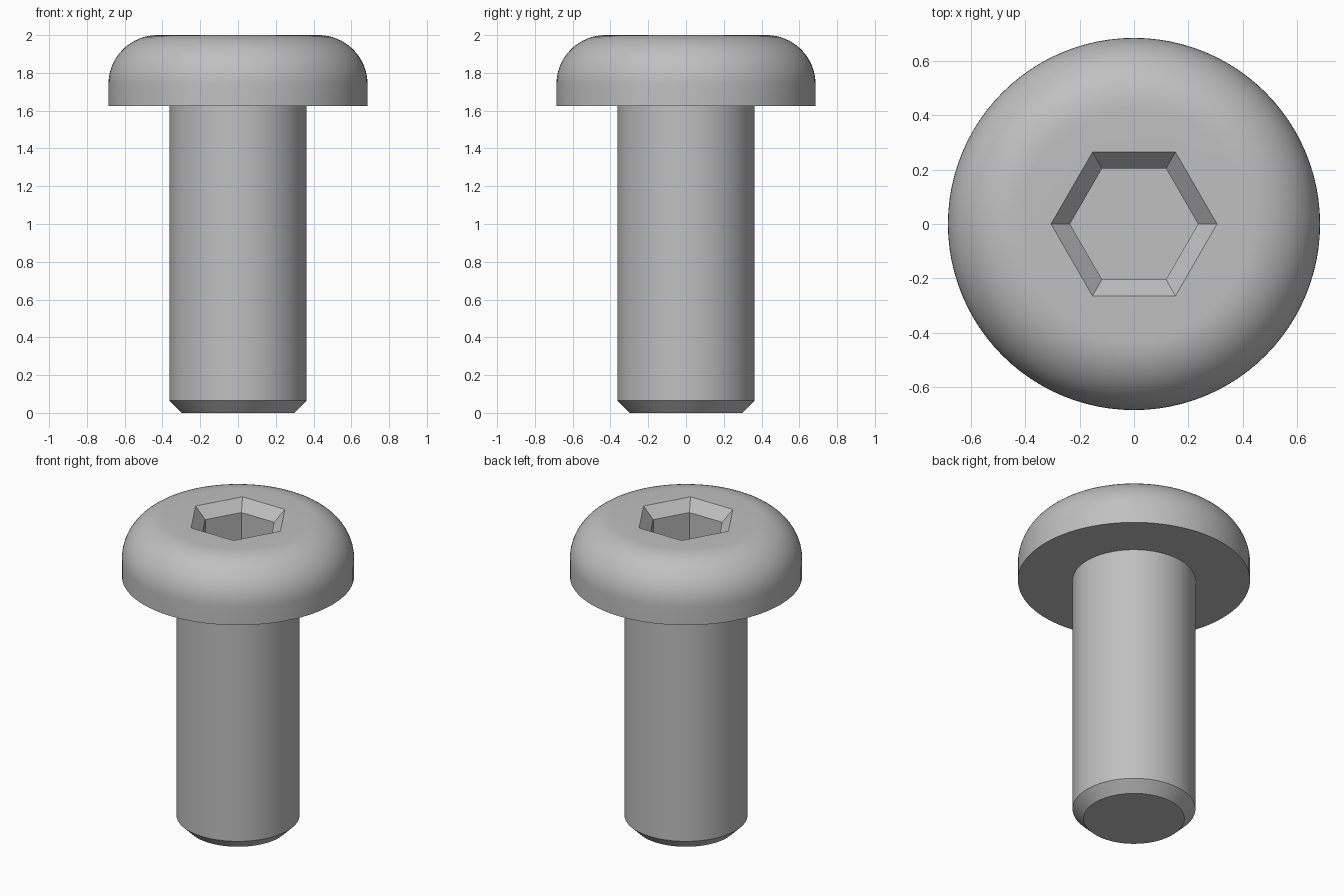
import bpy, bmesh, math

cube = bpy.data.objects.get("Cube")
if cube:
    bpy.data.objects.remove(cube, do_unlink=True)

SEGMENTS = 96
HEAD_R, SHAFT_R = 0.686, 0.363
HEAD_BOTTOM, TOP = 1.625, 2.0
FILLET = 0.26
CHAMFER = 0.065
SOCKET_R, SOCKET_RIM, SOCKET_DEPTH = 0.236, 0.07, 0.32

steel = bpy.data.materials.new("grey steel")
steel.use_nodes = True
colour = (0.527, 0.527, 0.527, 1)
steel.diffuse_color = colour
steel.node_tree.nodes["Principled BSDF"].inputs["Base Color"].default_value = colour


def ring(bm, radius, z, hexagonal=False):
    """Circle of vertices, or the same count laid along a hexagon."""
    verts = []
    for i in range(SEGMENTS):
        a = math.tau * i / SEGMENTS
        r = radius
        if hexagonal:
            half = math.pi / 6
            r *= math.cos(half) / math.cos(a % (2 * half) - half)
        verts.append(bm.verts.new((r * math.cos(a), r * math.sin(a), z)))
    return verts


def skin(name, profile, cap_start=False, cap_end=False):
    """Join successive rings into a surface."""
    bm = bmesh.new()
    rings = [ring(bm, *p) for p in profile]
    for low, high in zip(rings, rings[1:]):
        for i in range(SEGMENTS):
            j = (i + 1) % SEGMENTS
            bm.faces.new((low[i], low[j], high[j], high[i]))
    if cap_start:
        bm.faces.new(rings[0][::-1])
    if cap_end:
        bm.faces.new(rings[-1])
    mesh = bpy.data.meshes.new(name)
    bm.to_mesh(mesh)
    bm.free()
    mesh.materials.append(steel)
    obj = bpy.data.objects.new(name, mesh)
    bpy.context.collection.objects.link(obj)
    bpy.ops.object.select_all(action="DESELECT")
    obj.select_set(True)
    bpy.context.view_layer.objects.active = obj
    bpy.ops.object.shade_smooth_by_angle(angle=math.radians(25))
    return obj


# Shaft with chamfered tip
skin("shaft", [(SHAFT_R - CHAMFER, 0), (SHAFT_R, CHAMFER), (SHAFT_R, HEAD_BOTTOM)],
     cap_start=True)

# Head: underside, straight rim, rounded shoulder, flat top
head = [(SHAFT_R, HEAD_BOTTOM), (HEAD_R, HEAD_BOTTOM)]
STEPS = 16
for k in range(STEPS + 1):
    a = math.pi / 2 * k / STEPS
    head.append((HEAD_R - FILLET + FILLET * math.cos(a),
                 TOP - FILLET + FILLET * math.sin(a)))

# Hexagonal socket with bevelled mouth
head += [(SOCKET_R + SOCKET_RIM, TOP, True),
         (SOCKET_R, TOP - SOCKET_RIM, True),
         (SOCKET_R, TOP - SOCKET_DEPTH, True)]
skin("socket_head", head, cap_end=True)
